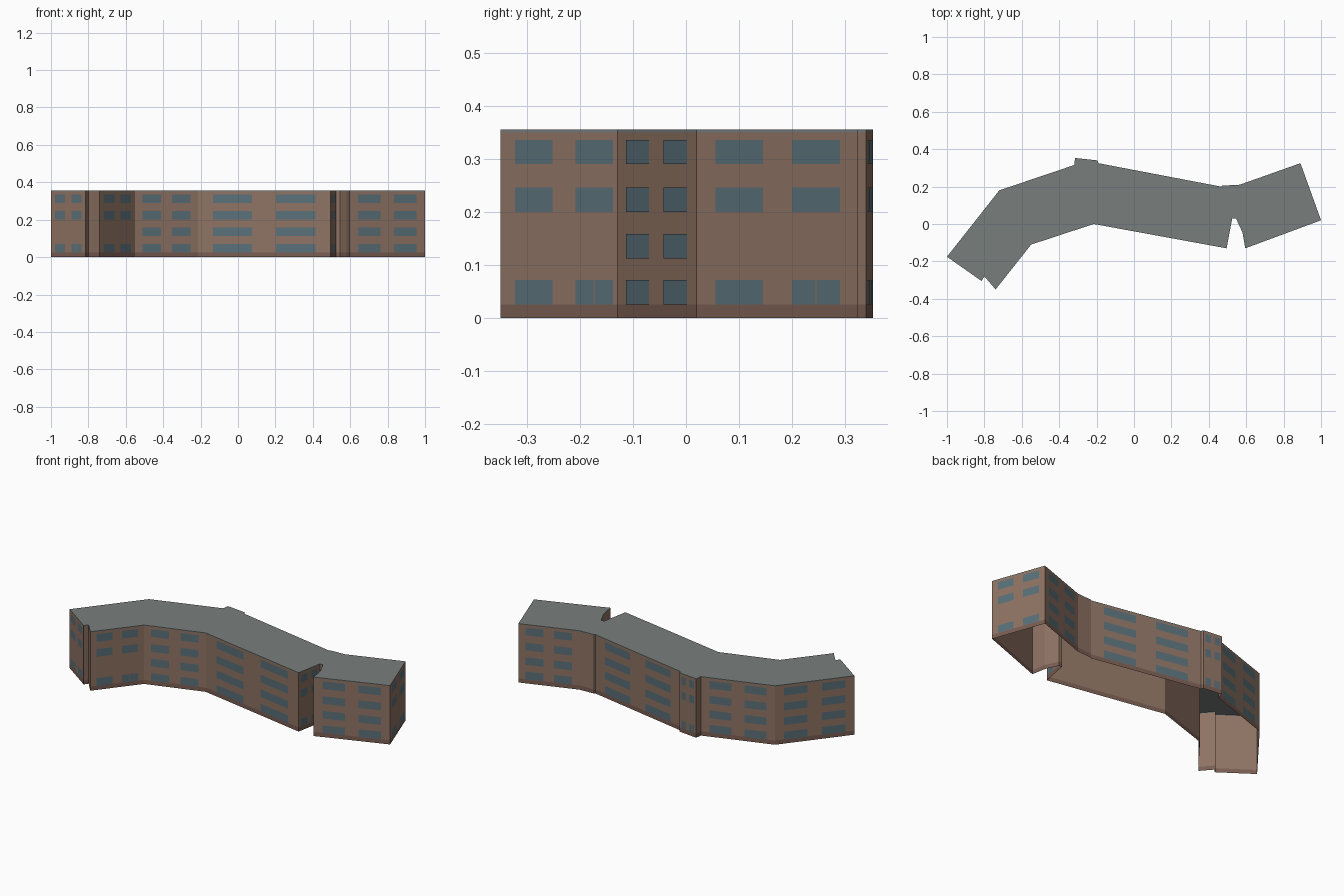
import bpy
from mathutils import Vector

if "Cube" in bpy.data.objects:
    bpy.data.objects.remove(bpy.data.objects["Cube"])

H = 0.355
FULL = [0.025, 0.112, 0.2, 0.29]   # window sill heights, all floors
PART = [0.025, 0.2, 0.29]          # walls without a first-floor row
WIN_H = 0.046

# Footprint corners, counter-clockwise, each with the window rows of the wall that starts there
PLAN = [
    (-1.0, -0.175, PART), (-0.815, -0.305, None), (-0.80, -0.28, None),
    (-0.74, -0.35, PART), (-0.55, -0.11, FULL), (-0.215, 0.0, FULL),
    (0.495, -0.13, PART), (0.525, 0.03, None), (0.545, 0.03, None),
    (0.58, -0.045, None), (0.595, -0.13, FULL), (1.0, 0.02, PART),
    (0.89, 0.325, FULL), (0.565, 0.21, None), (0.47, 0.205, None),
    (0.465, 0.20, FULL), (-0.19, 0.325, None), (-0.195, 0.34, PART),
    (-0.315, 0.353, None), (-0.32, 0.315, FULL), (-0.72, 0.18, FULL),
]
POINTS = [Vector((x, y, 0)) for x, y, _ in PLAN]
N = len(POINTS)


def material(name, rgb):
    m = bpy.data.materials.new(name)
    m.diffuse_color = (*rgb, 1)
    m.use_nodes = True
    m.node_tree.nodes["Principled BSDF"].inputs["Base Color"].default_value = m.diffuse_color
    return m


def make(name, verts, faces, mat):
    me = bpy.data.meshes.new(name)
    me.from_pydata(verts, [], faces)
    me.materials.append(mat)
    ob = bpy.data.objects.new(name, me)
    bpy.context.collection.objects.link(ob)
    return ob


def band(name, z0, z1, mat):
    """Open ring of walls around the footprint."""
    verts = [p + Vector((0, 0, z)) for z in (z0, z1) for p in POINTS]
    faces = [(i, (i + 1) % N, (i + 1) % N + N, i + N) for i in range(N)]
    return make(name, verts, faces, mat)


brick = material("brick", (0.27, 0.17, 0.125))
base = material("base", (0.19, 0.11, 0.085))
slate = material("slate", (0.19, 0.21, 0.20))
glass = material("glass", (0.10, 0.16, 0.19))

# Walls: dark plinth, brick body and roof edge strip; underside stays open
band("plinth", 0, 0.025, base)
band("walls", 0.025, 0.35, brick)
band("roof_edge", 0.35, H, slate)

# Flat roof
make("roof", [p + Vector((0, 0, H)) for p in POINTS], [tuple(range(N))], slate)

# Windows: two columns per wall, ground-floor door pair on the short walls
verts, faces = [], []


def pane(a, b, f0, f1, z0, z1):
    d = b - a
    off = Vector((d.y, -d.x, 0)).normalized() * 0.001
    n = len(verts)
    for f, z in ((f0, z0), (f1, z0), (f1, z1), (f0, z1)):
        verts.append(a + d * f + off + Vector((0, 0, z)))
    faces.append((n, n + 1, n + 2, n + 3))


for i, (_, _, rows) in enumerate(PLAN):
    if not rows:
        continue
    a, b = POINTS[i], POINTS[(i + 1) % N]
    gap = 0.0012 / (b - a).length
    for z in rows:
        pane(a, b, 0.115, 0.41, z, z + WIN_H)
        if rows is PART and z == rows[0]:
            pane(a, b, 0.59, 0.7375 - gap, z, z + WIN_H)
            pane(a, b, 0.7375 + gap, 0.885, z, z + WIN_H)
        else:
            pane(a, b, 0.59, 0.885, z, z + WIN_H)
make("windows", verts, faces, glass)
